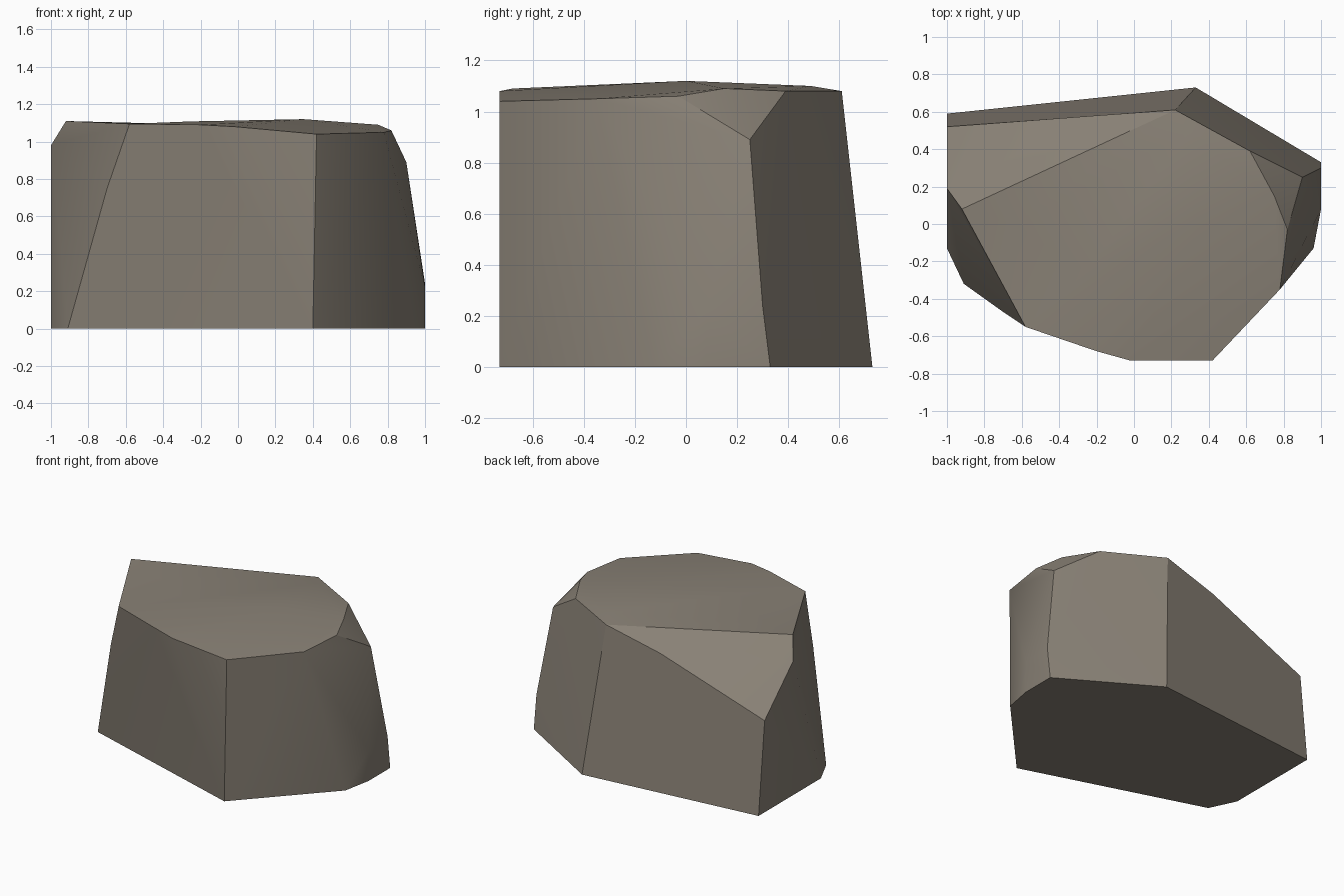
import bpy
import bmesh
import math

default_cube = bpy.data.objects.get("Cube")
if default_cube:
    bpy.data.objects.remove(default_cube, do_unlink=True)


def make_material(name, colour):
    material = bpy.data.materials.new(name)
    material.use_nodes = True
    material.diffuse_color = colour
    shader = material.node_tree.nodes["Principled BSDF"]
    shader.inputs["Base Color"].default_value = colour
    shader.inputs["Roughness"].default_value = 0.9
    return material


# Footprint of the boulder on the ground
footprint = [(-1, 0.59), (0.33, 0.73), (1, 0.33), (1, 0.08), (0.96, -0.13),
             (0.4, -0.73), (-0.91, -0.32), (-1, -0.13)]

# Upper rim, where the walls meet the top
rim = [(-1, 0.52, 0.67), (-0.2, 0.58, 0.97), (0.22, 0.61, 1.08),
       (0.62, 0.39, 1.08), (0.9, 0.25, 0.89), (0.82, -0.03, 1.06),
       (0.78, -0.35, 1.05), (0.42, -0.73, 1.04), (-0.02, -0.73, 1.08),
       (-0.2, -0.68, 1.09), (-0.58, -0.55, 1.095), (-1, 0.19, 0.98)]

# Bulges part way up the walls
bulges = [(1, 0.3, 0.24), (1, 0.08, 0.22), (0.41, -0.73, 0.6),
          (-0.7, -0.47, 0.75)]

# Gently domed crown with a crease falling to the back
crown = [(-0.65, 0, 1.085), (0.29, 0.49, 1.1), (0.35, 0, 1.12),
         (0.75, 0.15, 1.09), (-0.25, -0.25, 1.108)]

# Wrap all the key points in one faceted skin
bm = bmesh.new()
for point in [(x, y, 0) for x, y in footprint] + rim + bulges + crown:
    bm.verts.new(point)
peak = bm.verts.new((-0.92, 0.08, 1.03))
hull = bmesh.ops.convex_hull(bm, input=list(bm.verts))
inside = [v for v in hull["geom_interior"] if isinstance(v, bmesh.types.BMVert)]

# Raise the small side peak above the crown
if peak not in inside:
    peak.co.z = 1.11
bmesh.ops.delete(bm, geom=inside, context="VERTS")
bmesh.ops.dissolve_limit(bm, angle_limit=math.radians(1),
                         verts=list(bm.verts), edges=list(bm.edges))
bmesh.ops.recalc_face_normals(bm, faces=list(bm.faces))

mesh = bpy.data.meshes.new("boulder")
bm.to_mesh(mesh)
bm.free()
mesh.materials.append(make_material("warm grey stone", (0.25, 0.22, 0.18, 1)))
boulder = bpy.data.objects.new("boulder", mesh)
bpy.context.collection.objects.link(boulder)

# Soft facets with crisp main edges
bpy.ops.object.select_all(action="DESELECT")
boulder.select_set(True)
bpy.context.view_layer.objects.active = boulder
bpy.ops.object.shade_smooth_by_angle(angle=math.radians(30))
